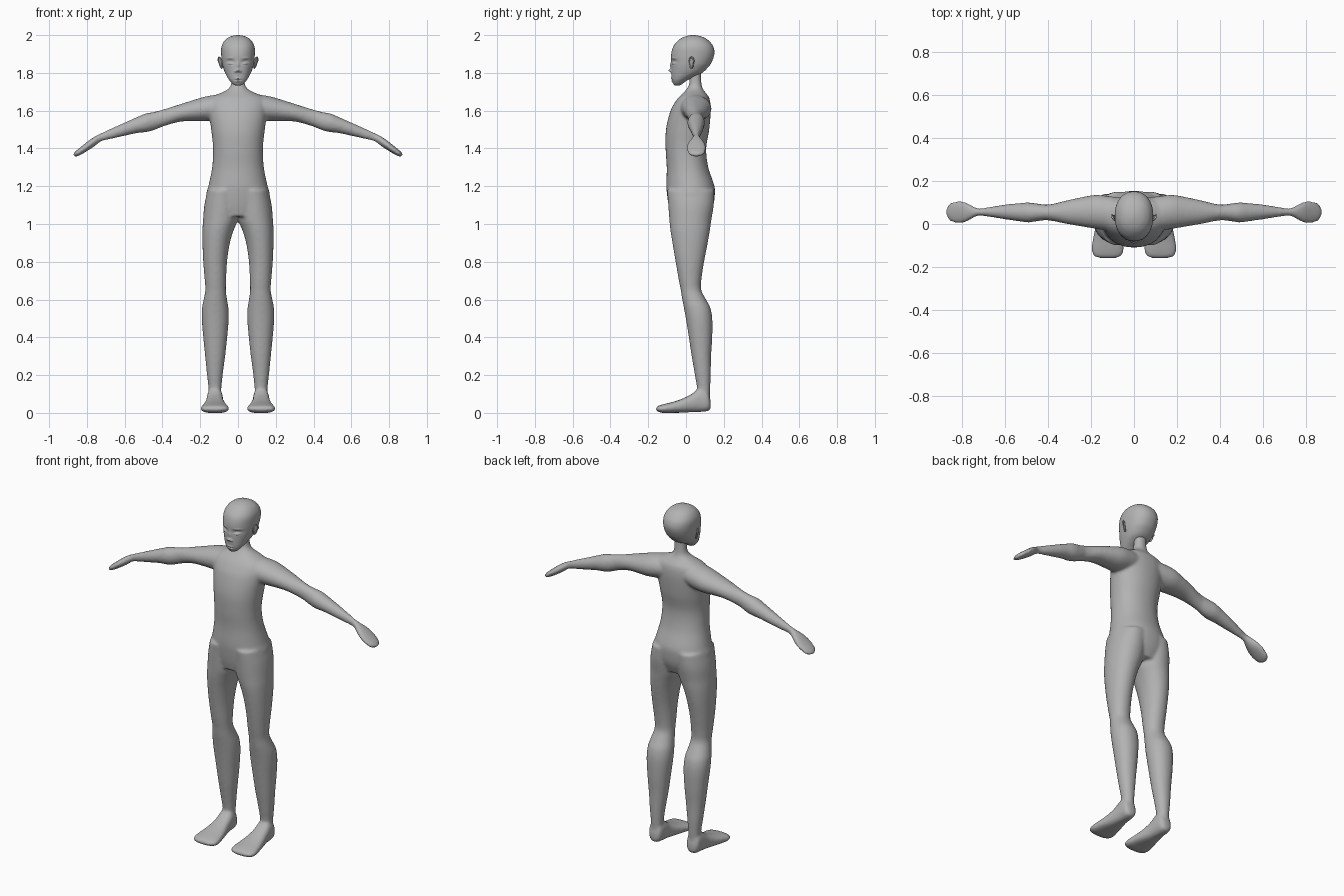
import bpy, bmesh, math

grey = bpy.data.materials.new("plain_grey")
grey.diffuse_color = (0.45, 0.45, 0.45, 1)

# Where the sweep value t and section values a, b land for each sweep axis
PLACE = {'x': lambda t, a, b: (t, a, b),
         'y': lambda t, a, b: (a, t, b),
         'z': lambda t, a, b: (a, b, t)}


def smooth_keys(keys, step):
    """Smoothly interpolate section keys along their first value."""
    def slope(i, c):
        lo, hi = keys[max(i - 1, 0)], keys[min(i + 1, len(keys) - 1)]
        return (hi[c] - lo[c]) / (hi[0] - lo[0])
    out = []
    for i in range(len(keys) - 1):
        p, q = keys[i], keys[i + 1]
        h = q[0] - p[0]
        n = max(2, math.ceil(abs(h) / step))
        for k in range(n):
            u = k / n
            row = [p[0] + u * h]
            for c in range(1, 5):
                row.append((2*u**3 - 3*u*u + 1) * p[c] + (u**3 - 2*u*u + u) * h * slope(i, c)
                           + (3*u*u - 2*u**3) * q[c] + (u**3 - u*u) * h * slope(i + 1, c))
            out.append(row)
    out.append(list(keys[-1]))
    return out


def loft(bm, axis, keys, power=2.0, side=1, n=40, step=0.015):
    """Skin rounded sections (t, a0, a1, b0, b1) swept along an axis."""
    rings = []
    for t, a0, a1, b0, b1 in smooth_keys(keys, step):
        ring = []
        for k in range(n):
            w = 2 * math.pi * k / n
            c, s = math.cos(w), math.sin(w)
            a = (a0 + a1) / 2 + (a1 - a0) / 2 * math.copysign(abs(c) ** (2 / power), c)
            b = (b0 + b1) / 2 + (b1 - b0) / 2 * math.copysign(abs(s) ** (2 / power), s)
            x, y, z = PLACE[axis](t, a, b)
            ring.append(bm.verts.new((x * side, y, z)))
        rings.append(ring)
    faces = [bm.faces.new(rings[0]), bm.faces.new(rings[-1])]
    for r, q in zip(rings, rings[1:]):
        for k in range(n):
            faces.append(bm.faces.new((r[k], r[(k + 1) % n], q[(k + 1) % n], q[k])))
    bmesh.ops.recalc_face_normals(bm, faces=faces)


def finish(bm, name):
    me = bpy.data.meshes.new(name)
    for f in bm.faces:
        f.smooth = True
    bm.to_mesh(me)
    bm.free()
    me.materials.append(grey)
    ob = bpy.data.objects.new(name, me)
    bpy.context.collection.objects.link(ob)
    return ob


# ---- Body: torso with neck, arms, legs and feet fused into one skin
torso = [(1.04, -.12, .12, -.08, .12), (1.10, -.165, .165, -.093, .145),
         (1.16, -.168, .168, -.101, .153), (1.20, -.157, .157, -.104, .151),
         (1.30, -.137, .137, -.102, .118), (1.40, -.132, .132, -.108, .107),
         (1.50, -.142, .142, -.106, .123), (1.60, -.155, .155, -.082, .131),
         (1.65, -.155, .155, -.055, .128), (1.675, -.135, .135, -.035, .12),
         (1.69, -.10, .10, -.018, .108), (1.71, -.058, .058, 0, .092),
         (1.735, -.038, .038, .015, .083), (1.82, -.033, .033, .022, .078)]
arm = [(.05, -.02, .12, 1.57, 1.68), (.12, -.03, .13, 1.55, 1.683),
       (.18, -.022, .135, 1.545, 1.673), (.24, -.012, .125, 1.545, 1.655),
       (.31, 0, .11, 1.541, 1.633), (.40, .017, .09, 1.515, 1.605),
       (.45, .013, .095, 1.495, 1.592), (.49, .007, .10, 1.486, 1.585),
       (.53, .012, .097, 1.482, 1.568), (.60, .022, .09, 1.467, 1.537),
       (.67, .033, .079, 1.451, 1.506), (.725, .038, .072, 1.437, 1.481),
       (.76, .020, .09, 1.411, 1.462), (.79, .006, .104, 1.392, 1.442),
       (.83, .005, .105, 1.368, 1.41), (.858, .016, .094, 1.356, 1.387),
       (.871, .04, .07, 1.36, 1.374)]
leg = [(.03, .095, .152, .06, .125), (.13, .088, .156, .058, .128),
       (.20, .081, .164, .047, .131), (.30, .068, .174, .03, .133),
       (.40, .057, .184, .015, .139), (.50, .049, .192, -.001, .139),
       (.56, .051, .19, -.012, .128), (.60, .058, .182, -.02, .106),
       (.65, .064, .173, -.028, .081), (.70, .063, .176, -.038, .081),
       (.80, .058, .184, -.055, .096), (.90, .043, .188, -.072, .115),
       (.97, .022, .188, -.083, .127), (1.02, .001, .185, -.088, .134),
       (1.10, -.01, .178, -.094, .147), (1.18, -.01, .161, -.10, .15)]
foot = [(-.159, .085, .16, .015, .026), (-.15, .06, .186, .007, .036),
        (-.12, .047, .197, -.001, .046), (-.07, .054, .191, 0, .058),
        (-.02, .065, .18, .001, .075), (.03, .076, .17, .004, .10),
        (.07, .08, .165, .005, .13), (.11, .084, .162, .008, .12),
        (.124, .092, .153, .014, .09), (.131, .107, .138, .025, .06)]
bm = bmesh.new()
loft(bm, 'z', torso, 2.15)
for s in (1, -1):
    loft(bm, 'x', arm, 2.0, s)
    loft(bm, 'z', leg, 2.1, s)
    loft(bm, 'y', foot, 2.5, s)
body = finish(bm, "body")
fuse = body.modifiers.new("fuse", 'REMESH')
fuse.mode = 'VOXEL'
fuse.voxel_size = 0.0075
fuse.use_smooth_shade = True
soften = body.modifiers.new("soften", 'SMOOTH')
soften.factor = 0.5
soften.iterations = 8

# ---- Head: one lofted skull, then the face pushed in and out
head = [(1.733, -.012, .012, -.058, -.034), (1.74, -.026, .026, -.066, -.022),
        (1.76, -.045, .045, -.074, .006), (1.78, -.058, .058, -.077, .045),
        (1.80, -.068, .068, -.078, .085), (1.82, -.076, .076, -.078, .108),
        (1.85, -.084, .084, -.078, .132), (1.90, -.089, .089, -.078, .15),
        (1.94, -.087, .087, -.067, .144), (1.97, -.072, .072, -.043, .121),
        (1.988, -.05, .05, -.017, .093), (1.997, -.026, .026, .01, .064),
        (2.0, -.006, .006, .03, .044)]
# Bumps: x, z, spread x, spread z, forward push
face = [(0, 1.84, .008, .018, .006), (0, 1.813, .010, .008, .014),   # nose
        (.013, 1.808, .006, .005, .007),                            # nostril wing
        (.040, 1.858, .020, .013, -.010),                           # eye socket
        (.041, 1.850, .014, .009, .010),                            # eyelid
        (.034, 1.842, .007, .0025, -.004), (.048, 1.843, .007, .0025, -.004),  # lid line
        (0, 1.770, .016, .005, .005), (0, 1.756, .013, .005, .005),  # lips
        (0, 1.763, .017, .0025, -.004),                             # mouth line
        (.045, 1.878, .018, .005, .003)]                            # brow
bm = bmesh.new()
loft(bm, 'z', head, 2.2, n=160, step=0.003)
for v in bm.verts:
    if v.co.y < 0 and v.co.z > 1.738:
        fade = min(1, -v.co.y / .04)
        x, z = v.co.x, v.co.z
        for fx, fz, sx, sz, push in face:
            g = math.exp(-((abs(x) - fx) / sx) ** 2 - ((z - fz) / sz) ** 2)
            v.co.y -= push * g * fade
finish(bm, "head")

# ---- Ears: raised rim around a thin shell, swept back
for s, label in ((1, "left"), (-1, "right")):
    bm = bmesh.new()
    rim, n, m = [], 32, 10
    for i in range(n):
        u = 2 * math.pi * i / n
        wide = .015 if math.sin(u) > 0 else .011
        row = []
        for j in range(m):
            w = 2 * math.pi * j / m
            r = 1 + .25 * math.cos(w)
            row.append(bm.verts.new((.0045 * math.sin(w), wide * r * math.cos(u),
                                     .028 * (1 + .15 * math.cos(w)) * math.sin(u))))
        rim.append(row)
    for i in range(n):
        for j in range(m):
            a, b = rim[i], rim[(i + 1) % n]
            bm.faces.new((a[j], b[j], b[(j + 1) % m], a[(j + 1) % m]))
    shell = bmesh.ops.create_uvsphere(bm, u_segments=24, v_segments=12, radius=1)["verts"]
    for v in shell:
        v.co = (v.co.x * .003, v.co.y * .014, v.co.z * .027)
    for v in bm.verts:
        x, y, z = v.co
        turn = .6
        v.co = (s * (.093 + x * math.cos(turn) + y * math.sin(turn) + .22 * z),
                .029 - x * math.sin(turn) + y * math.cos(turn), 1.854 + z)
    bmesh.ops.recalc_face_normals(bm, faces=bm.faces[:])
    finish(bm, label + "_ear")
